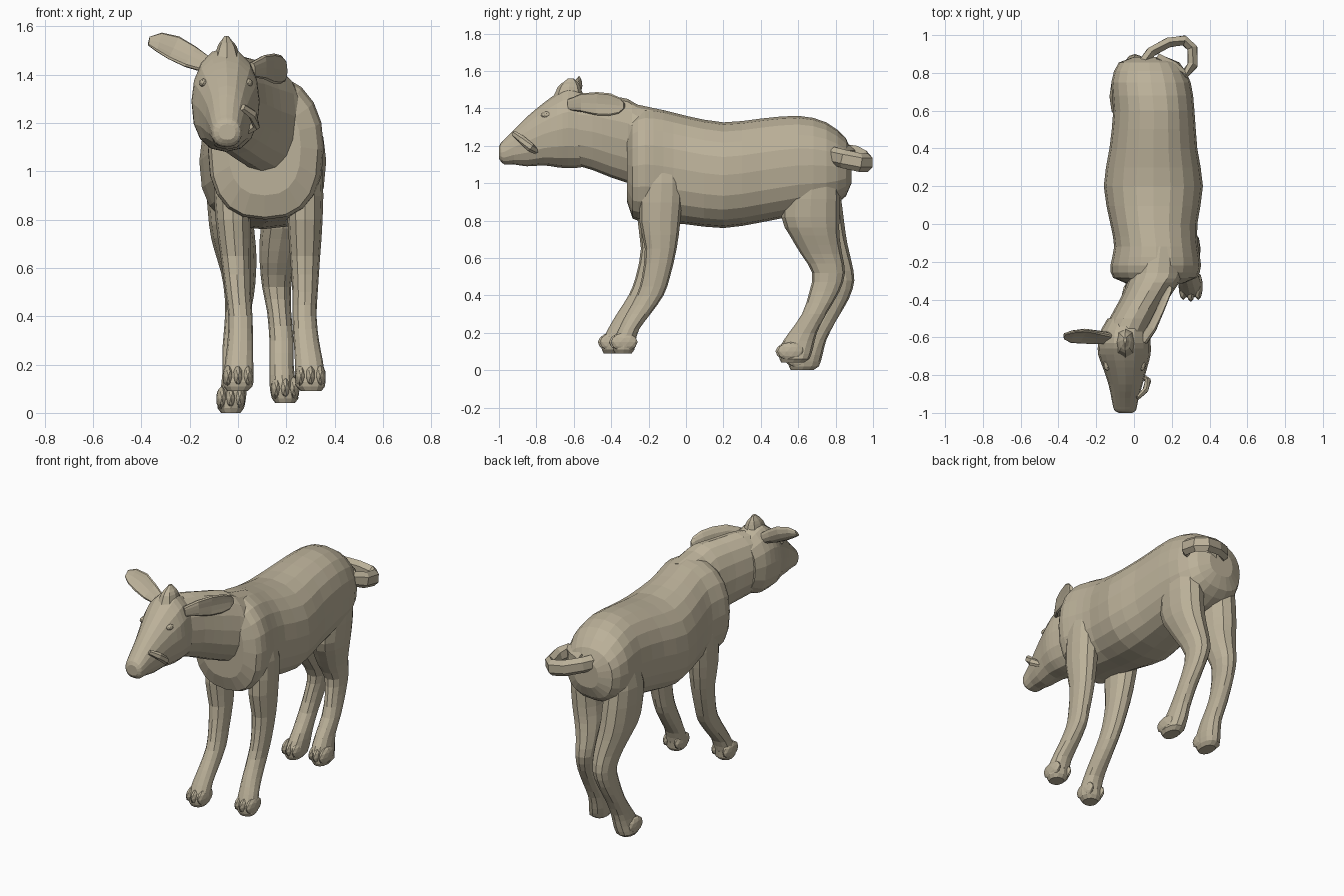
import bpy, bmesh
from math import sin, cos, pi, radians
from mathutils import Vector

hide = bpy.data.materials.new("tan_hide")
hide.diffuse_color = (.50, .44, .32, 1)


def skin(name, rings):
    """Closed faceted surface through a list of point rings."""
    bm = bmesh.new()
    rows = [[bm.verts.new(p) for p in r] for r in rings]
    n = len(rows[0])
    for a, b in zip(rows, rows[1:]):
        for i in range(n):
            j = (i + 1) % n
            bm.faces.new((a[i], a[j], b[j], b[i]))
    bm.faces.new(rows[0])
    bm.faces.new(rows[-1])
    bmesh.ops.recalc_face_normals(bm, faces=bm.faces)
    me = bpy.data.meshes.new(name)
    bm.to_mesh(me)
    bm.free()
    me.materials.append(hide)
    ob = bpy.data.objects.new(name, me)
    bpy.context.collection.objects.link(ob)
    return ob


def refine(st):
    """Insert a smooth in-between row after each inner row."""
    out = [st[0]]
    for k in range(len(st) - 1):
        p, a, b, q = st[max(k - 1, 0)], st[k], st[k + 1], st[min(k + 2, len(st) - 1)]
        if 0 < k < len(st) - 2:
            out.append(tuple((9 * (u + v) - w - x) / 16 for w, u, v, x in zip(p, a, b, q)))
        out.append(b)
    return out


def loft(name, axis, stations, n=14, power=2.2, low=None):
    """Stations: position along y or z, then the two cross extents."""
    rings = []
    for s, a0, a1, b0, b1 in refine(stations):
        ring = []
        for i in range(n):
            c, d = cos(2 * pi * i / n), sin(2 * pi * i / n)
            e = 2 / (low if low and d < 0 else power)
            c = (1 if c > 0 else -1) * abs(c) ** e
            d = (1 if d > 0 else -1) * abs(d) ** e
            a = (a0 + a1) / 2 + c * (a1 - a0) / 2
            b = (b0 + b1) / 2 + d * (b1 - b0) / 2
            ring.append((a, s, b) if axis == 'y' else (a, b, s))
        rings.append(ring)
    return skin(name, rings)


def sweep(name, path, n=8, roll=0, cup=0):
    """Path: x, y, z, half width, half thickness; cup bends the section."""
    pts = [Vector(p[:3]) for p in path]
    rings = []
    for k, p in enumerate(path):
        t = (pts[min(k + 1, len(pts) - 1)] - pts[max(k - 1, 0)]).normalized()
        u = t.cross(Vector((0, 0, 1))).normalized()
        v = u.cross(t)
        w = v * cos(roll) + u * sin(roll)
        m = u * cos(roll) - v * sin(roll)
        ring = []
        for i in range(n):
            c, d = cos(2 * pi * i / n), sin(2 * pi * i / n)
            ring.append(pts[k] + w * c * p[3] + m * (d * p[4] + cup * c * c * p[3]))
        rings.append(ring)
    return skin(name, rings)


def blob(name, loc, size):
    bpy.ops.mesh.primitive_ico_sphere_add(subdivisions=2, radius=1, location=loc)
    ob = bpy.context.object
    ob.name = name
    ob.scale = size
    ob.data.materials.append(hide)


# Torso with a broad flat chest
loft("torso", 'y', [
    (.885, .00, .17, 1.00, 1.17), (.855, -.08, .24, .93, 1.24),
    (.75, -.12, .30, .86, 1.325), (.60, -.11, .32, .83, 1.36),
    (.40, -.13, .335, .79, 1.345), (.20, -.16, .365, .76, 1.325),
    (.00, -.125, .335, .78, 1.36), (-.12, -.105, .34, .79, 1.39),
    (-.22, -.125, .355, .80, 1.40), (-.285, -.11, .33, .81, 1.37),
    (-.315, -.04, .26, .90, 1.30)], n=20, low=2.5)

# Turned neck
loft("neck", 'y', [
    (-.12, .02, .26, .97, 1.39), (-.26, -.02, .27, .97, 1.42),
    (-.31, -.035, .24, 1.00, 1.45), (-.40, -.075, .18, 1.03, 1.465),
    (-.50, -.13, .12, 1.07, 1.48), (-.60, -.17, .07, 1.10, 1.48)], n=16)

# Head with blunt tapered muzzle
loft("head", 'y', [
    (-.50, -.14, .08, 1.12, 1.44), (-.56, -.175, .08, 1.085, 1.49),
    (-.63, -.19, .088, 1.08, 1.51), (-.69, -.19, .088, 1.085, 1.48),
    (-.76, -.165, .07, 1.095, 1.43), (-.85, -.135, .045, 1.09, 1.355),
    (-.92, -.12, .025, 1.10, 1.285), (-.97, -.11, .015, 1.10, 1.235),
    (-.99, -.10, .008, 1.115, 1.215), (-1.0, -.08, -.01, 1.13, 1.195)],
    n=16, power=2.1, low=2.4)

# Pointed crest on the forehead
loft("crest", 'z', [
    (1.44, -.11, .02, -.72, -.54), (1.515, -.085, -.005, -.685, -.565),
    (1.54, -.07, -.025, -.655, -.58), (1.56, -.055, -.04, -.63, -.60)], n=8)

# Sunken eyes and nostrils
for side in (-1, 1):
    blob("eye", (-.05 + side * .093, -.745, 1.365), (.018, .032, .018))
    blob("nostril", (-.045 + side * .03, -.982, 1.18), (.016, .014, .016))

# Cupped ears: one spread sideways, one laid back
sweep("left_ear", [
    (-.12, -.60, 1.43, .035, .025), (-.20, -.59, 1.465, .055, .022),
    (-.27, -.58, 1.50, .062, .018), (-.33, -.585, 1.525, .05, .015),
    (-.37, -.59, 1.535, .022, .01)], n=12, roll=radians(35), cup=-.35)
sweep("right_ear", [
    (.05, -.62, 1.42, .03, .025), (.095, -.55, 1.43, .05, .025),
    (.13, -.47, 1.425, .062, .02), (.16, -.40, 1.42, .06, .018),
    (.185, -.35, 1.415, .042, .014), (.195, -.33, 1.415, .018, .01)], n=12, cup=.3)

# Small tusk beside the mouth
sweep("tusk", [
    (.02, -.92, 1.265, .016, .012), (.06, -.88, 1.235, .022, .016),
    (.075, -.83, 1.19, .024, .016), (.04, -.80, 1.17, .018, .014)], n=6)

# Legs: right side measured, left side mirrored and stepped
front = [
    (1.20, .22, .31, -.20, -.06), (1.00, .20, .35, -.24, -.02),
    (.80, .205, .35, -.25, -.03), (.65, .215, .34, -.22, -.05),
    (.50, .225, .33, -.235, -.085), (.40, .225, .325, -.265, -.12),
    (.30, .23, .335, -.32, -.19), (.22, .235, .35, -.36, -.25),
    (.15, .235, .36, -.39, -.27), (.11, .24, .36, -.39, -.275),
    (.09, .26, .345, -.38, -.29)]
hind = [
    (1.20, .14, .26, .58, .78), (1.02, .11, .295, .53, .82),
    (.82, .10, .285, .51, .82), (.72, .09, .265, .555, .82),
    (.62, .09, .235, .615, .835),
    (.52, .10, .22, .675, .85), (.42, .12, .22, .66, .82),
    (.30, .13, .23, .62, .75), (.20, .13, .23, .55, .70),
    (.12, .13, .24, .50, .68), (.06, .14, .25, .50, .66), (.04, .155, .235, .51, .63)]


def leg(name, st):
    loft(name, 'z', st, n=12)
    # Three long toe ridges across the front of the foot
    z, x0, x1, y0, y1 = st[-2]
    for i in range(3):
        x = x0 + (x1 - x0) * (i + .5) / 3
        blob(name + "_toe", (x, y0 + .06 - .01 * (i == 1), z + .04), (.024, .072, .05))


leg("front_leg_right", front)
leg("front_leg_left", [
    (z, .25 - x1 + k * .05, .25 - x0 + k * .05, y0 - .06 * k, y1 - .06 * k)
    for z, x0, x1, y0, y1 in front for k in [min(1, max(0, (.9 - z) * 1.4))]])
leg("hind_leg_right", hind)
leg("hind_leg_left", [
    (z - .04, .165 - x1, .165 - x0, y0 + .05 * k, y1 + .05 * k)
    for z, x0, x1, y0, y1 in hind for k in [min(1, max(0, (1.0 - z) * 3))]])

# Curled ribbon tail
sweep("tail", [(x, y, z, .05, .03) for x, y, z in [
    (.04, .84, 1.16), (.09, .91, 1.15), (.18, .96, 1.125), (.265, .972, 1.11),
    (.31, .93, 1.11), (.31, .84, 1.13), (.265, .79, 1.145),
    (.21, .835, 1.15), (.12, .88, 1.15)]], n=6)
